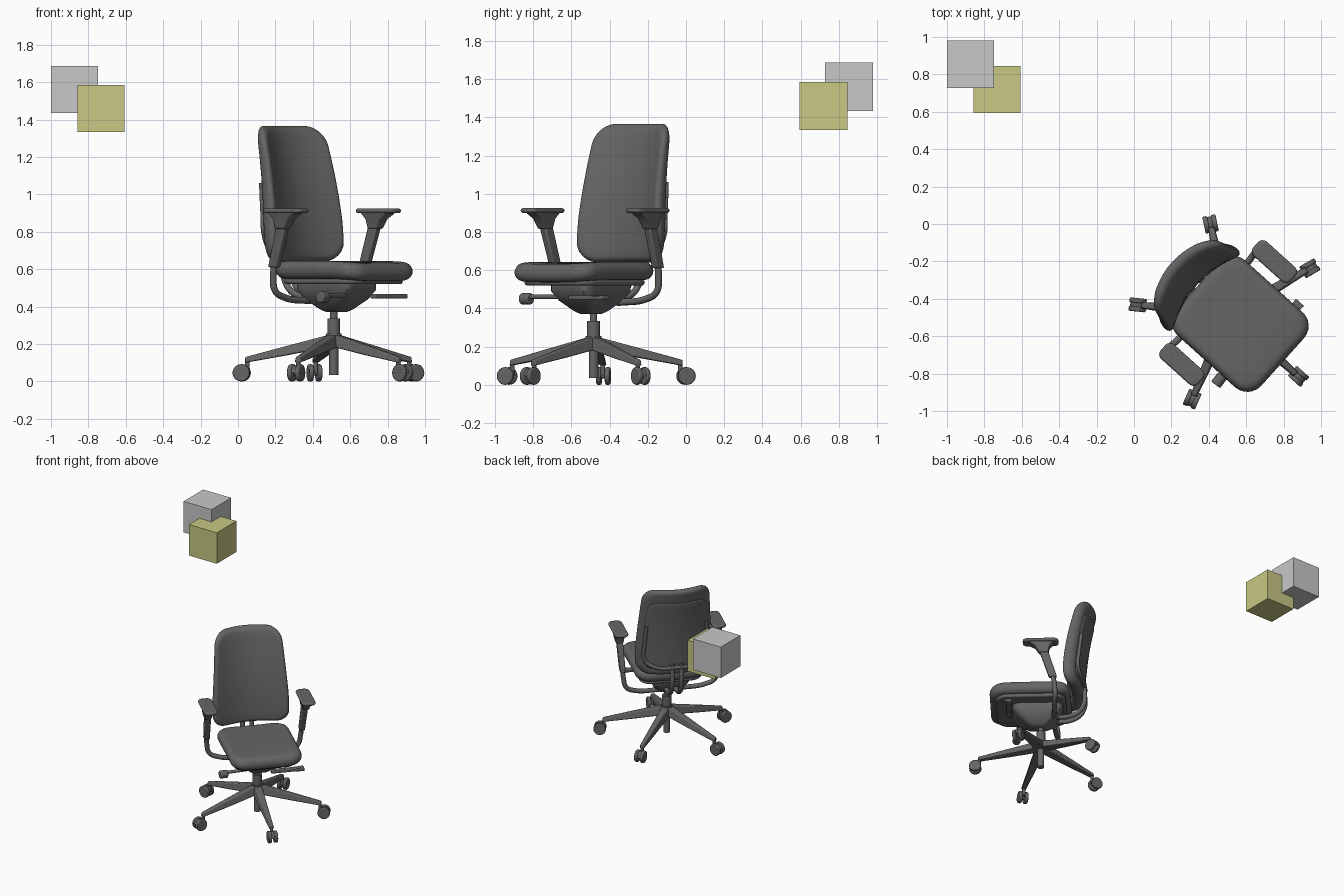
import bpy, bmesh, math
from mathutils import Matrix, Vector

if "Cube" in bpy.data.objects:
    bpy.data.objects.remove(bpy.data.objects["Cube"])


def material(name, color):
    m = bpy.data.materials.new(name)
    m.use_nodes = True
    m.diffuse_color = (*color, 1)
    m.node_tree.nodes["Principled BSDF"].inputs["Base Color"].default_value = (*color, 1)
    return m


CHARCOAL = material("charcoal", (0.13, 0.13, 0.13))
GREY = material("light_grey", (0.58, 0.58, 0.58))
OLIVE = material("pale_olive", (0.58, 0.58, 0.23))

# The chair stands off-centre and is turned about the vertical
CHAIR = Matrix.Translation((0.512, -0.484, 0)) @ Matrix.Rotation(math.radians(48), 4, 'Z')


def finish(name, bm, mat=CHARCOAL, place=CHAIR, bevel=0, angle=40):
    bmesh.ops.recalc_face_normals(bm, faces=bm.faces)
    me = bpy.data.meshes.new(name)
    bm.to_mesh(me)
    bm.free()
    me.materials.append(mat)
    ob = bpy.data.objects.new(name, me)
    bpy.context.collection.objects.link(ob)
    ob.matrix_world = place
    if bevel:
        b = ob.modifiers.new("Bevel", 'BEVEL')
        b.width, b.segments = bevel, 2
    bpy.ops.object.select_all(action='DESELECT')
    ob.select_set(True)
    bpy.context.view_layer.objects.active = ob
    bpy.ops.object.shade_smooth_by_angle(angle=math.radians(angle))
    return ob


def loft(name, rings, **kw):
    """Skin a row of equal-length point rings and cap both ends."""
    bm = bmesh.new()
    rows = [[bm.verts.new(p) for p in ring] for ring in rings]
    n = len(rows[0])
    for a, b in zip(rows, rows[1:]):
        for i in range(n):
            bm.faces.new((a[i], a[(i + 1) % n], b[(i + 1) % n], b[i]))
    bm.faces.new(rows[0])
    bm.faces.new(rows[-1])
    return finish(name, bm, **kw)


def rounded_rect(hw, hh, r, arc=6, side=8):
    corners = []
    for k, (sx, sy) in enumerate(((1, 1), (-1, 1), (-1, -1), (1, -1))):
        for i in range(arc + 1):
            a = math.pi / 2 * (k + i / arc)
            corners.append(Vector((sx * (hw - r) + r * math.cos(a), sy * (hh - r) + r * math.sin(a))))
    pts = []
    for i, p in enumerate(corners):
        pts.append(p)
        if i % (arc + 1) == arc:
            q = corners[(i + 1) % len(corners)]
            pts += [p.lerp(q, j / side) for j in range(1, side)]
    return pts


def cushion(name, hw, hh, r, thick, warp, soft=0.03, **kw):
    """Rounded slab: u, v across the pad and d through it, shaped by warp."""
    outline = rounded_rect(hw, hh, r)
    fill = [0.02, 0.25, 0.5, 0.75]
    edge = [(math.sin(a), math.cos(a)) for a in (math.pi / 2 * i / 5 for i in range(6))]
    half = [(f, f, 1) for f in fill]
    half += [(1 - soft / hw * (1 - s), 1 - soft / hh * (1 - s), c) for s, c in edge]
    profile = half + [(a, b, -c) for a, b, c in reversed(half[:-1])]
    rings = [[warp(p.x * a, p.y * b, c * thick / 2) for p in outline] for a, b, c in profile]
    return loft(name, rings, **kw)


def box_rings(levels):
    """Rectangular sections stacked in z: (x, y, z, half width, half depth)."""
    return [[(x + sx * w, y + sy * d, z) for sx, sy in ((1, 1), (-1, 1), (-1, -1), (1, -1))]
            for x, y, z, w, d in levels]


def cylinder(name, p, q, r, r2=None, sides=24, **kw):
    p, q = Vector(p), Vector(q)
    bm = bmesh.new()
    bmesh.ops.create_cone(bm, cap_ends=True, segments=sides, radius1=r,
                          radius2=r2 or r, depth=(q - p).length)
    turn = (q - p).to_track_quat('Z', 'Y').to_matrix().to_4x4()
    bmesh.ops.transform(bm, matrix=Matrix.Translation((p + q) / 2) @ turn, verts=bm.verts)
    return finish(name, bm, **kw)


def tube(name, points, r):
    cu = bpy.data.curves.new(name, 'CURVE')
    cu.dimensions = '3D'
    cu.bevel_depth, cu.bevel_resolution, cu.use_fill_caps = r, 3, True
    s = cu.splines.new('BEZIER')
    s.bezier_points.add(len(points) - 1)
    for b, p in zip(s.bezier_points, points):
        b.co = p
        b.handle_left_type = b.handle_right_type = 'AUTO'
    s.resolution_u = 8
    cu.materials.append(CHARCOAL)
    ob = bpy.data.objects.new(name, cu)
    bpy.context.collection.objects.link(ob)
    ob.matrix_world = CHAIR


# Floating cubes
for name, mat, centre in (("grey_cube", GREY, (-0.874, 0.854, 1.56)),
                          ("olive_cube", OLIVE, (-0.733, 0.72, 1.46))):
    bm = bmesh.new()
    bmesh.ops.create_cube(bm, size=0.252)
    finish(name, bm, mat=mat, place=Matrix.Translation(centre))

# Seat: cushion with a drooping front edge, and the pan below it
def seat_warp(u, v, d):
    droop = 0.012 * max(0, -v / 0.3) ** 3
    return u, v - 0.075, 0.592 + d - droop + 0.006 * (u / 0.27) ** 2


cushion("seat_cushion", 0.27, 0.305, 0.1, 0.095, seat_warp, soft=0.04)
cushion("seat_pan", 0.235, 0.265, 0.09, 0.03, lambda u, v, d: (u, v - 0.07, 0.535 + d), soft=0.012)

# Tilt mechanism under the seat
loft("mechanism", [[(p.x, p.y - 0.02, z) for p in rounded_rect(w, d, w * 0.4)]
                   for z, w, d in ((0.37, 0.04, 0.045), (0.385, 0.065, 0.075), (0.44, 0.115, 0.15),
                                   (0.49, 0.14, 0.19), (0.53, 0.14, 0.19))])

# Backrest: tapered pad curved around the sitter and leaning back
def back_point(u, z, d):
    taper = 1 - 0.13 * max(0, (z - 0.85) / 0.5)
    thin = 1 - 0.25 * max(0, (z - 0.9) / 0.47)
    return u * taper, 0.28 + 0.19 * (z - 0.6) ** 2 - 0.075 * (u / 0.28) ** 2 + d * thin, z


cushion("backrest_pad", 0.288, 0.363, 0.1, 0.09, lambda u, v, d: back_point(u, v + 1.003, d), soft=0.035)
cushion("backrest_shell", 0.25, 0.28, 0.07, 0.03,
        lambda u, v, d: back_point(u, v + 0.98, d + 0.038), soft=0.012)
tube("backrest_frame", [back_point(u, z, 0.055) for u, z in
     ((-0.24, 1.06), (-0.24, 0.9), (-0.235, 0.78), (-0.17, 0.72), (0, 0.71),
      (0.17, 0.72), (0.235, 0.78), (0.24, 0.9), (0.24, 1.06))], 0.014)
for s in (-1, 1):
    tube("back_support", [(s * 0.035, 0.1, 0.45), (s * 0.035, 0.23, 0.46),
                          (s * 0.035, 0.315, 0.53), (s * 0.035, 0.33, 0.74)], 0.018)

# Armrests on bent tubes
for s, side in ((1, "left"), (-1, "right")):
    cushion(side + "_arm_pad", 0.052, 0.135, 0.035, 0.026,
            lambda u, v, d: (s * 0.37 + u, v + 0.012, 0.912 + d), soft=0.012)
    loft(side + "_arm_bracket", box_rings([(s * 0.37, 0.035, 0.815, 0.026, 0.034),
                                           (s * 0.37, 0.025, 0.87, 0.034, 0.055),
                                           (s * 0.37, 0.015, 0.902, 0.042, 0.095)]), bevel=0.008)
    loft(side + "_arm_post", box_rings([(s * 0.36, 0.105, 0.61, 0.02, 0.03),
                                        (s * 0.368, 0.03, 0.85, 0.022, 0.032)]), bevel=0.008)
    tube(side + "_arm_tube", [(s * 0.36, 0.095, 0.66), (s * 0.355, 0.115, 0.56), (s * 0.335, 0.12, 0.485),
                              (s * 0.27, 0.115, 0.45), (s * 0.08, 0.1, 0.43)], 0.018)

# Adjustment levers
cylinder("right_lever", (-0.08, -0.17, 0.46), (-0.28, -0.19, 0.46), 0.012, sides=12)
cylinder("right_knob", (-0.27, -0.19, 0.45), (-0.33, -0.195, 0.45), 0.03, bevel=0.006)
loft("left_lever", [[(x, y - 0.235, z) for y, z in ((-w, 0.443), (w, 0.443), (w, 0.467), (-w, 0.467))]
                    for x, w in ((0.05, 0.02), (0.22, 0.02), (0.3, 0.03))], bevel=0.006)

# Gas column
for name, z0, z1, r in (("column_foot", 0.035, 0.2, 0.025), ("column_sleeve", 0.2, 0.335, 0.034),
                        ("column_post", 0.33, 0.4, 0.019)):
    cylinder(name, (0, 0, z0), (0, 0, z1), r)
cylinder("base_hub", (0, 0, 0.185), (0, 0, 0.255), 0.05, 0.042)

# Five-legged base with twin-wheel castors
for i in range(5):
    place = CHAIR @ Matrix.Rotation(math.radians(-90 + 72 * i), 4, 'Z')
    loft("base_leg", [[(x, -w, z0), (x, w, z0), (x, w * 0.65, z1), (x, -w * 0.65, z1)]
                      for x, w, z0, z1 in ((0.02, 0.042, 0.185, 0.25), (0.25, 0.03, 0.14, 0.19),
                                           (0.475, 0.019, 0.1, 0.13))], place=place, bevel=0.006)
    cylinder("castor_stem", (0.465, 0, 0.05), (0.465, 0, 0.11), 0.012, sides=12, place=place)
    cylinder("castor_axle", (0.495, -0.03, 0.046), (0.495, 0.03, 0.046), 0.014, sides=12, place=place)
    for s in (-1, 1):
        cylinder("castor_wheel", (0.495, s * 0.01, 0.046), (0.495, s * 0.036, 0.046), 0.046,
                 place=place, bevel=0.006)
    loft("castor_hood", [[(0.495 + r * math.cos(a), y, 0.046 + r * math.sin(a))
                          for r, a in [(0.04, math.pi * k / 8) for k in range(9)]]
                         for y in (-0.012, 0.012)], place=place)
